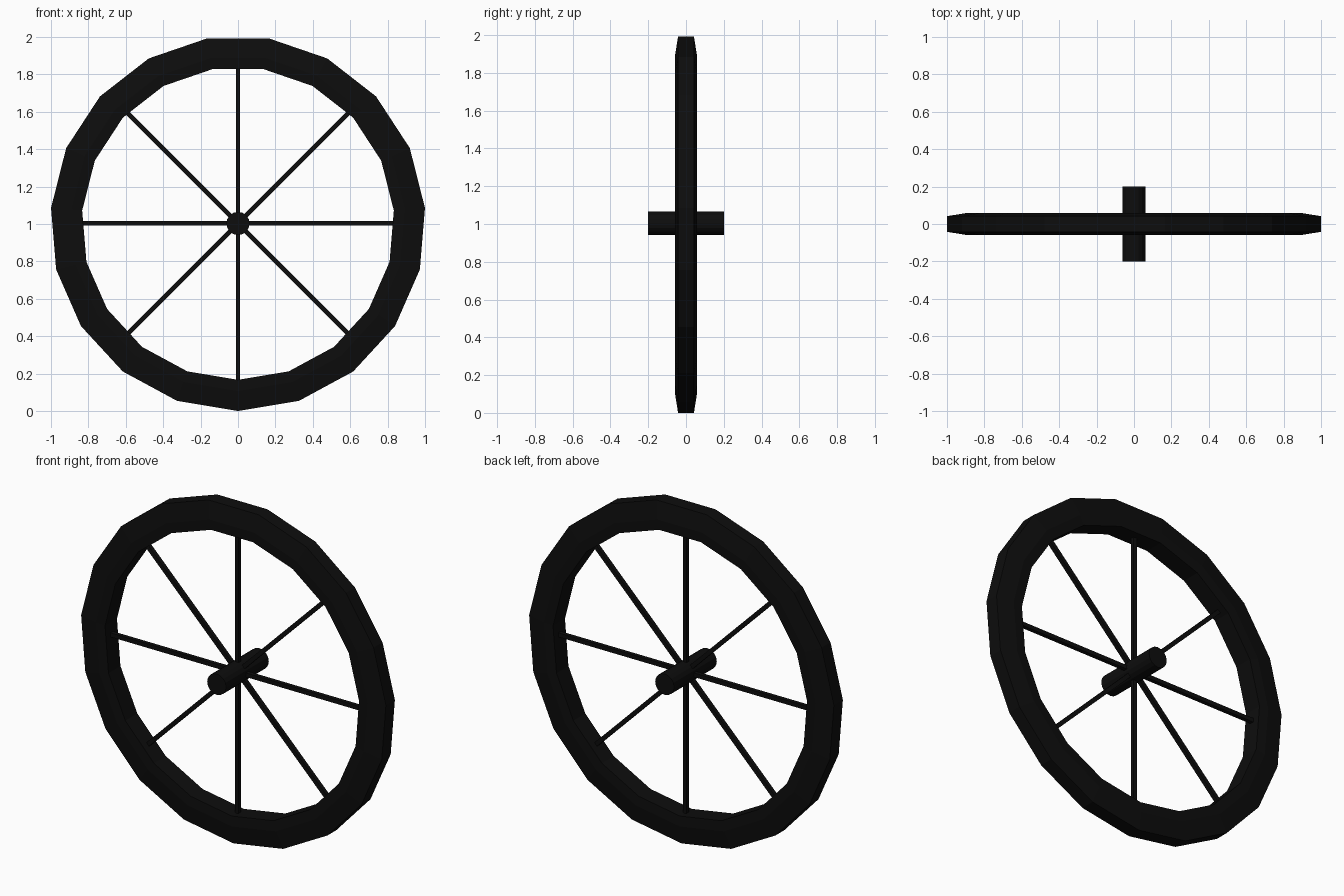
import bpy, bmesh, math
from mathutils import Matrix, Vector

cube = bpy.data.objects.get("Cube")
if cube:
    bpy.data.objects.remove(cube, do_unlink=True)

SIDES = 19          # rim segments, one corner pointing straight down
RADIUS = 1.003
CENTRE = Vector((0, 0, RADIUS))

black = bpy.data.materials.new("black")
black.use_nodes = True
colour = (0.004, 0.004, 0.004, 1)
black.diffuse_color = colour
black.node_tree.nodes["Principled BSDF"].inputs["Base Color"].default_value = colour


def add_object(name, bm):
    bmesh.ops.recalc_face_normals(bm, faces=bm.faces)
    mesh = bpy.data.meshes.new(name)
    bm.to_mesh(mesh)
    bm.free()
    mesh.materials.append(black)
    obj = bpy.data.objects.new(name, mesh)
    obj.location = CENTRE
    bpy.context.collection.objects.link(obj)
    return obj


# Rim: tapered section swept round the axle
half = [(0.836, 0.056), (0.896, 0.059), (RADIUS, 0.042)]
section = half + [(r, -y) for r, y in reversed(half)]
bm = bmesh.new()
rings = []
for i in range(SIDES):
    a = 2 * math.pi * i / SIDES
    rings.append([bm.verts.new((r * math.sin(a), y, -r * math.cos(a)))
                  for r, y in section])
for i, ring in enumerate(rings):
    following = rings[(i + 1) % SIDES]
    for j in range(len(section)):
        k = (j + 1) % len(section)
        bm.faces.new((ring[j], ring[k], following[k], following[j]))
add_object("rim", bm)

# Spokes: square bars running right across the wheel
for i in range(4):
    bm = bmesh.new()
    bmesh.ops.create_cube(bm, size=1, matrix=Matrix.Diagonal((1.72, 0.024, 0.024, 1)))
    add_object(f"spoke_bar_{i + 1}", bm).rotation_euler.y = i * math.pi / 4

# Hub: short axle through the middle
bm = bmesh.new()
bmesh.ops.create_cone(bm, cap_ends=True, segments=16, radius1=0.062, radius2=0.062,
                      depth=0.4, matrix=Matrix.Rotation(math.pi / 2, 4, "X"))
add_object("hub", bm)
